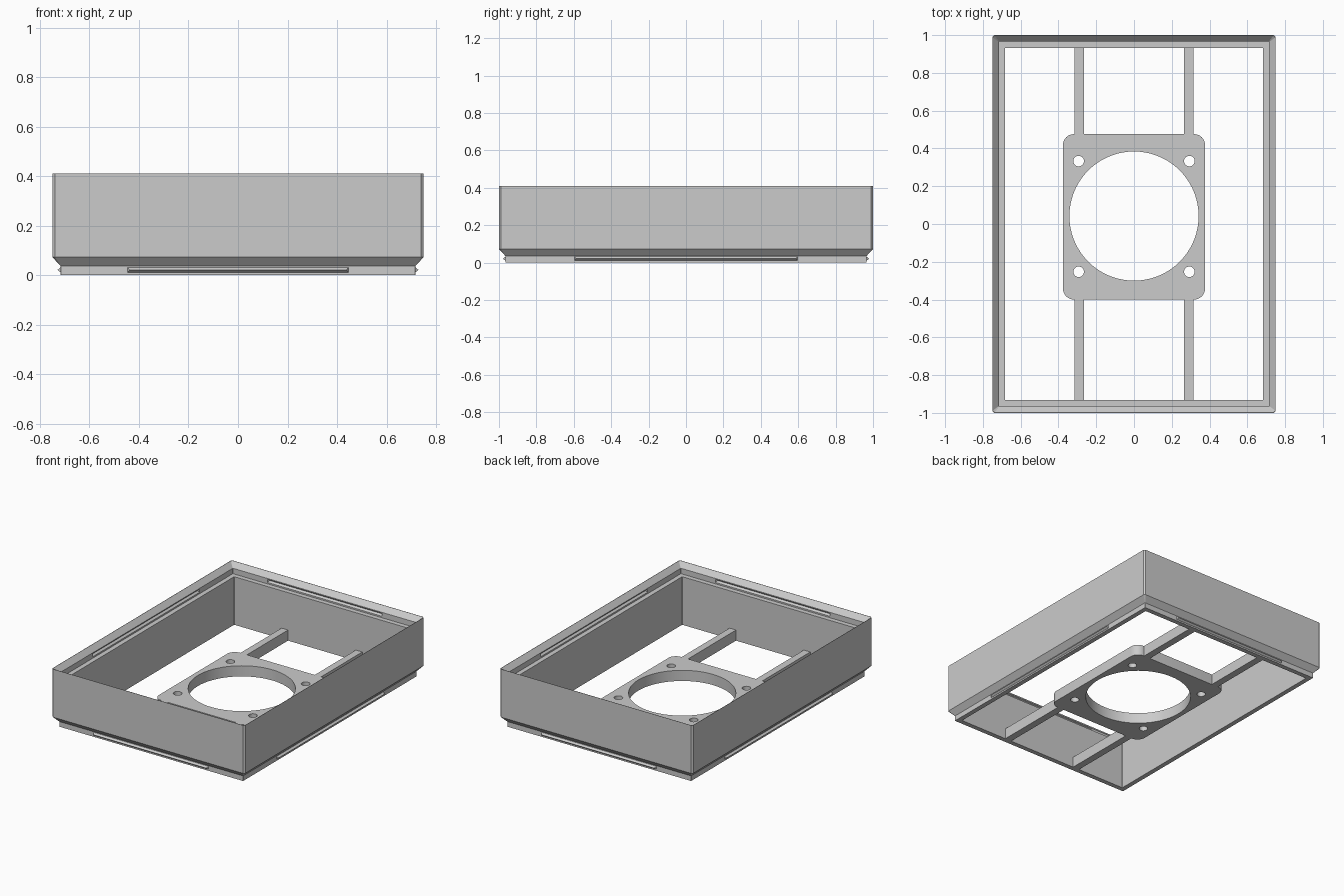
import bpy, bmesh, math
from mathutils import Matrix

cube = bpy.data.objects.get("Cube")
if cube:
    bpy.data.objects.remove(cube)

grey = bpy.data.materials.new("plain_grey")
grey.use_nodes = True
grey.diffuse_color = (0.6, 0.6, 0.6, 1)
grey.node_tree.nodes["Principled BSDF"].inputs["Base Color"].default_value = (0.6, 0.6, 0.6, 1)

HX, HY, TOP = 0.75, 1.0, 0.411     # half sizes and height
FOOT, WALL = 0.034, 0.067          # insets of the foot and the inner wall
STACK = 0.338                      # height of the ledge the next frame sits on
PLATE_T = 0.075


def finish(name, bm):
    bmesh.ops.recalc_face_normals(bm, faces=bm.faces)
    mesh = bpy.data.meshes.new(name)
    bm.to_mesh(mesh)
    bm.free()
    ob = bpy.data.objects.new(name, mesh)
    bpy.context.collection.objects.link(ob)
    mesh.materials.append(grey)
    return ob


def select_only(ob):
    bpy.ops.object.select_all(action='DESELECT')
    ob.select_set(True)
    bpy.context.view_layer.objects.active = ob


def outline(inset, c):
    """Rectangle with small cut corners, anticlockwise."""
    x, y = HX - inset, HY - inset
    return [(x, c - y), (x, y - c), (x - c, y), (c - x, y),
            (-x, y - c), (-x, c - y), (c - x, -y), (x - c, -y)]


# Wall: a profile of (inset, z, corner cut) swept round the rectangle
def make_frame():
    profile = [(FOOT, 0, .002), (FOOT, .036, .002), (0, .073, .01), (0, TOP, .01),
               (.002, TOP, .01), (FOOT, .376, .002), (FOOT, STACK, .002),
               (WALL, STACK, .002), (WALL, 0, .002)]
    bm = bmesh.new()
    rings = [[bm.verts.new((x, y, z)) for x, y in outline(i, c)] for i, z, c in profile]
    for k, a in enumerate(rings):
        b = rings[(k + 1) % len(rings)]
        for j in range(len(a)):
            n = (j + 1) % len(a)
            bm.faces.new((a[j], a[n], b[n], b[j]))
    return finish("frame_wall", bm)


# Snap ridge: tapered triangular bar along one side
def make_ridge(name, half_length, distance, angle, z):
    bm = bmesh.new()
    ends = []
    for s in (-1, 1):
        ends.append([bm.verts.new(p) for p in (
            (s * half_length, .006, -.0155),
            (s * (half_length - .012), -.013, 0),
            (s * half_length, .006, .0155))])
    a, b = ends
    bm.faces.new(a)
    bm.faces.new(b)
    for j in range(3):
        n = (j + 1) % 3
        bm.faces.new((a[j], a[n], b[n], b[j]))
    bm.transform(Matrix.Rotation(angle, 4, 'Z') @ Matrix.Translation((0, -distance, z)))
    return finish(name, bm)


frame = make_frame()
sides = [("front", .45, HY), ("right", .6, HX), ("back", .45, HY), ("left", .6, HX)]
turns = {"front": 0, "left": 1, "back": 2, "right": 3}
for side, half, reach in sides:
    angle = turns[side] * math.pi / 2
    make_ridge(side + "_snap_ridge", half, reach - FOOT, angle, .021)
    # Matching groove inside the top lip
    cutter = make_ridge("groove_cutter", half, reach - FOOT, angle, STACK + .021)
    cutter.hide_render = True
    mod = frame.modifiers.new("groove", 'BOOLEAN')
    mod.operation = 'DIFFERENCE'
    mod.solver = 'EXACT'
    mod.object = cutter
    select_only(frame)
    bpy.ops.object.modifier_apply(modifier=mod.name)
    bpy.data.objects.remove(cutter)


# Fan plate: filled flat curve with round holes, extruded
def arc(cx, cy, r, start, sweep, n):
    return [(cx + r * math.cos(start + sweep * i / n),
             cy + r * math.sin(start + sweep * i / n)) for i in range(n + 1)]


def circle(cx, cy, r, n):
    return arc(cx, cy, r, 0, math.tau, n)[:-1]


PX, PY, CY, R = 0.376, 0.438, 0.038, 0.058
corners = []
for q, (sx, sy) in enumerate([(1, 1), (-1, 1), (-1, -1), (1, -1)]):
    corners += arc(sx * (PX - R), sy * (PY - R), R, q * math.pi / 2, math.pi / 2, 8)
loops = [corners, circle(0, .004, .342, 72)]
loops += [circle(sx * .293, sy * .293 + .002, .028, 24) for sx in (-1, 1) for sy in (-1, 1)]

curve = bpy.data.curves.new("fan_plate", 'CURVE')
curve.dimensions = '2D'
curve.fill_mode = 'BOTH'
curve.extrude = PLATE_T / 2
for pts in loops:
    spline = curve.splines.new('POLY')
    spline.points.add(len(pts) - 1)
    for p, (x, y) in zip(spline.points, pts):
        p.co = (x, y, 0, 1)
    spline.use_cyclic_u = True
plate = bpy.data.objects.new("fan_plate", curve)
bpy.context.collection.objects.link(plate)
curve.materials.append(grey)
plate.location = (0, CY, PLATE_T / 2)
select_only(plate)
bpy.ops.object.convert(target='MESH')
bpy.ops.object.shade_smooth_by_angle(angle=math.radians(35))

# Four bars joining the plate to the end walls
for end, y0, y1 in (("front", WALL - HY, CY - PY), ("back", CY + PY, HY - WALL)):
    for side, x in (("left", .289), ("right", -.289)):
        bm = bmesh.new()
        bmesh.ops.create_cube(bm, size=1)
        bmesh.ops.scale(bm, vec=(.05, y1 - y0, PLATE_T), verts=bm.verts)
        bmesh.ops.translate(bm, vec=(x, (y0 + y1) / 2, PLATE_T / 2), verts=bm.verts)
        finish(f"{end}_{side}_support_bar", bm)
